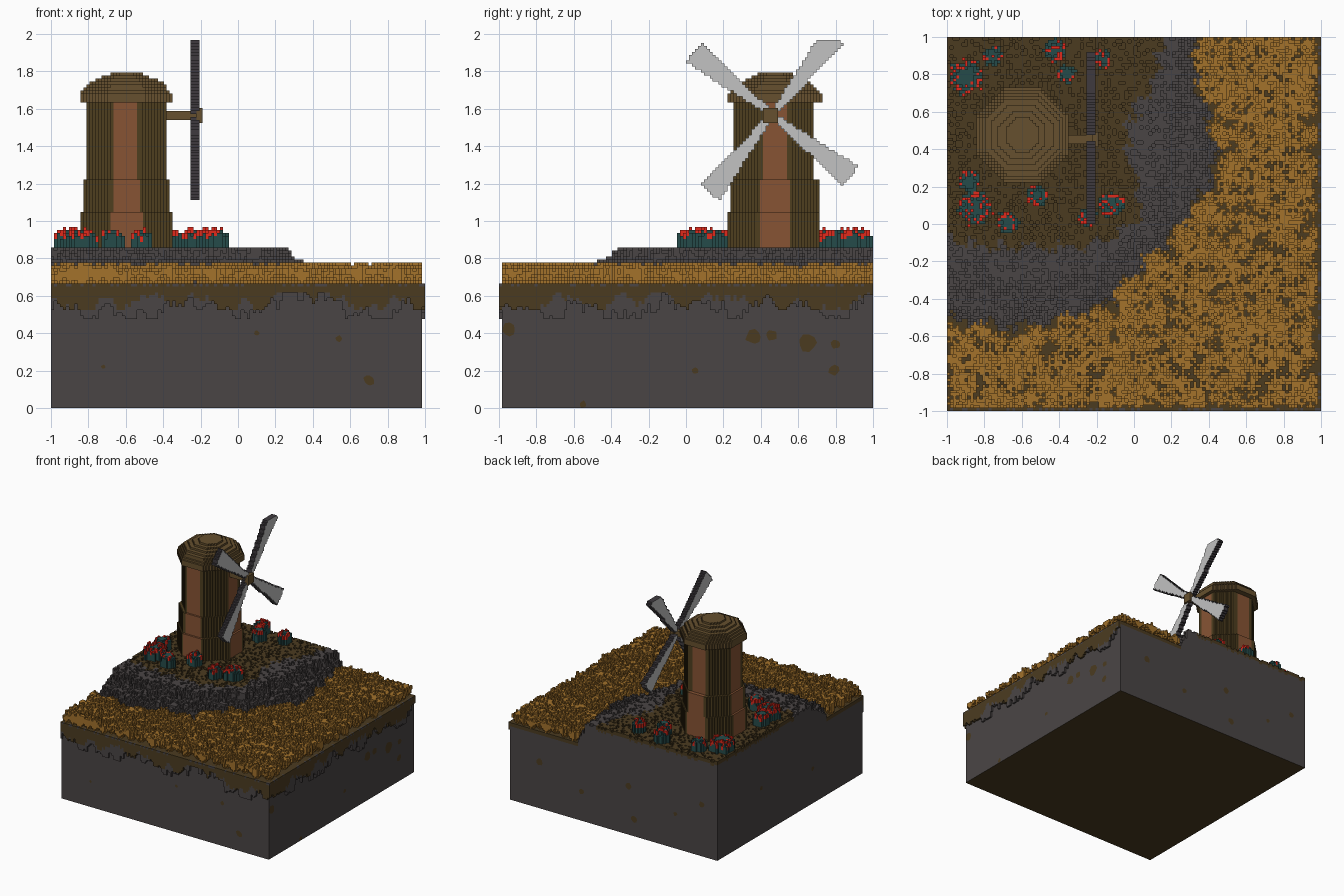
import bpy, math, random

random.seed(7)
cube = bpy.data.objects.get("Cube")
if cube:
    bpy.data.objects.remove(cube, do_unlink=True)

N = 126                 # cells along the longest side
V = 2 / N               # cell size
GROUND, HILL = 42, 54   # heights in cells

# ---- materials -------------------------------------------------------------
COLOURS = {"rock": "4A4545", "soil": "4B3B20", "wheat": "A3722B", "leaf": "254B4A",
           "flower": "E2291B", "plank": "4E3E1F", "roof": "66502E", "panel": "875434",
           "sail": "C2C2C2", "sail_frame": "3E3A3E"}


def make_material(name, hexa):
    rgb = [int(hexa[i:i + 2], 16) / 255 for i in (0, 2, 4)]
    col = [c / 12.92 if c < 0.04045 else ((c + 0.055) / 1.055) ** 2.4 for c in rgb] + [1]
    m = bpy.data.materials.new(name)
    m.use_nodes = True
    m.diffuse_color = col
    bsdf = m.node_tree.nodes["Principled BSDF"]
    bsdf.inputs["Base Color"].default_value = col
    bsdf.inputs["Roughness"].default_value = 0.9
    return m


MATS = {n: make_material(n, h) for n, h in COLOURS.items()}


# ---- helpers ---------------------------------------------------------------
def pos(i):
    return -1 + (i + 0.5) * V


def cell(x):
    return int((x + 1) // V)


def lerp(table, t):
    """Piecewise linear lookup in a list of (t, value)."""
    if t <= table[0][0]:
        return table[0][1]
    for (a, va), (b, vb) in zip(table, table[1:]):
        if t <= b:
            return va + (vb - va) * (t - a) / (b - a)
    return table[-1][1]


def build(name, verts, faces, names, face_mats):
    me = bpy.data.meshes.new(name)
    me.from_pydata(verts, [], faces)
    for n in names:
        me.materials.append(MATS[n])
    me.polygons.foreach_set("material_index", [names.index(n) for n in face_mats])
    me.update()
    ob = bpy.data.objects.new(name, me)
    bpy.context.collection.objects.link(ob)
    return ob


# outward corner loops for the six sides of a cell
SIDES = {(1, 0, 0): ((1, 0, 0), (1, 1, 0), (1, 1, 1), (1, 0, 1)),
         (-1, 0, 0): ((0, 0, 0), (0, 0, 1), (0, 1, 1), (0, 1, 0)),
         (0, 1, 0): ((0, 1, 0), (0, 1, 1), (1, 1, 1), (1, 1, 0)),
         (0, -1, 0): ((0, 0, 0), (1, 0, 0), (1, 0, 1), (0, 0, 1)),
         (0, 0, 1): ((0, 0, 1), (1, 0, 1), (1, 1, 1), (0, 1, 1)),
         (0, 0, -1): ((0, 0, 0), (0, 1, 0), (1, 1, 0), (1, 0, 0))}


def voxels(name, cells, floor=None, side_rule=None):
    """Mesh the exposed sides of a {(i, j, k): material} set of cells."""
    ids, faces, mats = {}, [], []
    for (i, j, k), m in cells.items():
        for d, loop in SIDES.items():
            if (i + d[0], j + d[1], k + d[2]) in cells or (d[2] < 0 and k == floor):
                continue
            faces.append([ids.setdefault((i + a, j + b, k + c), len(ids)) for a, b, c in loop])
            mats.append(side_rule(d) if side_rule else m)
    verts = [(-1 + a * V, -1 + b * V, c * V) for a, b, c in ids]
    return build(name, verts, faces, sorted(set(mats)), mats)


# ---- ground block, dark underside -----------------------------------------
BASE = 36
x0, x1, y0, y1, zt = -1, 1 - V, -1 + V, 1, BASE * V
corners = [(x, y, z) for z in (0, zt) for y in (y0, y1) for x in (x0, x1)]
build("ground_block", corners,
      [(0, 2, 3, 1), (0, 1, 5, 4), (1, 3, 7, 5), (3, 2, 6, 7), (2, 0, 4, 6)],
      ["rock", "soil"], ["soil"] + ["rock"] * 4)

# soil patches: thin plates on the block sides (along, z, radius)
PATCHES = {"front": [(0.54, .37, .02), (0.70, .15, .03), (-0.72, .22, .012), (0.1, .4, .015)],
           "right": [(0.65, .35, .05), (0.36, .38, .04), (0.46, .39, .03), (0.80, .34, .025),
                     (0.79, .20, .03), (-0.55, .02, .02), (-0.95, .42, .035), (0.05, .20, .02)],
           "back": [(-0.7, .4, .03), (-0.3, .25, .025), (0.15, .42, .035), (0.2, .15, .03),
                    (0.6, .3, .02), (0.85, .45, .025)],
           "left": [(-0.4, .4, .02), (0.3, .3, .02)]}
PLACE = {"front": lambda a, z, o: (a, y0 - o, z), "right": lambda a, z, o: (x1 + o, a, z),
         "back": lambda a, z, o: (-a, y1 + o, z), "left": lambda a, z, o: (x0 - o, -a, z)}
for side, spots in PATCHES.items():
    vs, fs = [], []
    for a, z, r in spots:
        n = len(vs)
        for q in range(9):
            rr, t = r * random.uniform(0.75, 1.15), q * math.tau / 9
            vs.append(PLACE[side](a + rr * math.cos(t), max(0, z + rr * math.sin(t)), 0.002))
        fs.append(range(n, n + 9))
    build("soil_patches_" + side, vs, fs, ["soil"], ["soil"] * len(fs))

# ---- terrain: hill radius measured by angle around the back corner ---------
OUTER = [(0, 1.30), (12, 1.38), (26, 1.61), (41, 1.60), (52, 1.62), (61, 1.66), (75, 1.60), (90, 1.50)]
INNER = [(0, 1.15), (13, 1.13), (22, 1.06), (32, 1.12), (41, 1.38), (45, 1.41), (54, 1.36), (70, 1.19), (90, 1.08)]


def slope(x, y):
    """0 inside the grassy hilltop, 1 at the foot of the rocks."""
    r, a = math.hypot(x + 1, 1 - y), math.degrees(math.atan2(1 - y, x + 1))
    wob = 0.025 * math.sin(a * 0.9) + 0.015 * math.sin(a * 2.3 + 1)
    inner, outer = lerp(INNER, a) + wob, lerp(OUTER, a) + wob
    return (r - inner) / (outer - inner)


terrain = {}
for i in range(N - 1):
    for j in range(1, N):
        t = slope(pos(i), pos(j)) + random.uniform(-0.06, 0.06)
        if t < 0:
            h, m = HILL - (random.random() < 0.25), "soil"
        elif t < 1:
            h = lerp([(0, HILL), (0.5, HILL), (0.6, 51), (0.85, 49), (1, 45)], t)
            h, m = int(h - random.choice((0, 0, 0, 1))), "rock"
        else:
            h, m = GROUND, "soil"
        for k in range(BASE, h):
            soil = m == "soil" and k >= h - 2
            terrain[i, j, k] = "soil" if soil else "rock"
voxels("terrain", terrain, floor=BASE)

# ---- ragged overhang along the front and right edges -----------------------
fringe = {}
edge = [(i, 0) for i in range(N)] + [(N - 1, j) for j in range(1, N)]
soil_d, rock_d = 5, 8
for n, (i, j) in enumerate(edge):
    soil_d = min(9, max(3, soil_d + random.choice((-2, -1, 0, 1, 2))))
    rock_d = min(12, max(3, rock_d + random.choice((-3, -1, 0, 1, 3))))
    for k in range(GROUND - max(soil_d, rock_d), GROUND):
        fringe[i, j, k] = "soil" if k >= GROUND - soil_d else "rock"
    if random.random() < 0.3:
        fringe[i, j, GROUND - 1] = "rock"
voxels("edge_overhang", fringe)

# ---- wheat field -----------------------------------------------------------
wheat, tufts, tries = {}, [], 0
while len(tufts) < 320 and tries < 12000:
    tries += 1
    x, y = random.uniform(-0.98, 0.96), random.uniform(-0.97, 0.98)
    if slope(x, y) < 1.1 or any((x - a) ** 2 + (y - b) ** 2 < 0.0034 for a, b in tufts):
        continue
    tufts.append((x, y))
    ci, cj, top = cell(x), cell(y), random.choice((47, 48, 49))
    for di in range(-3, 4):
        for dj in range(-3, 4):
            d = abs(di) + abs(dj)
            arm = di == 0 or dj == 0 or abs(di) == abs(dj)
            i, j = ci + di, cj + dj
            if d > 4 or (d > 1 and not arm and random.random() < 0.5):
                continue
            if 0 <= i < N - 1 and 1 <= j < N:
                low = GROUND if d <= 1 else GROUND + d - 1
                for k in range(low, max(low + 2, top - d // 2 - random.randint(0, 1))):
                    wheat[i, j, k] = "wheat"
voxels("wheat_field", wheat, floor=GROUND)

# ---- flowering bushes ------------------------------------------------------
bushes = {}
for x, y, r in [(-.90, .79, .09), (-.75, .90, .055), (-.42, .93, .06), (-.35, .80, .05),
                (-.17, .88, .05), (-.88, .23, .06), (-.85, .09, .09), (-.67, .00, .06),
                (-.52, .15, .055), (-.12, .10, .07), (-.24, .04, .05)]:
    ci, cj, n = cell(x), cell(y), int(r / V) + 1
    for i in range(max(0, ci - n), ci + n + 1):
        for j in range(cj - n, min(N - 1, cj + n) + 1):
            d = math.hypot(i - ci, j - cj) * V / r + random.uniform(-0.15, 0.15)
            if d > 1:
                continue
            top = HILL + round(3 + 3 * math.sqrt(max(0, 1 - d * d)))
            for k in range(HILL - 1 + (d > 0.85), top):
                bushes[i, j, k] = "leaf"
            if random.random() < (0.4 if d > 0.55 else 0.14):
                bushes[i, j, top - 1] = bushes[i, j, top] = "flower"
voxels("flower_bushes", bushes)

# ---- mill tower and roof (octagonal) ---------------------------------------
CX, CY = -0.6, 0.475


def octagon_cells(k0, k1, radius, colour):
    out = {}
    for k in range(k0, k1):
        z = (k + 0.5) * V
        r = radius(z)
        for i in range(cell(CX - 0.3), cell(CX + 0.3)):
            for j in range(cell(CY - 0.3), cell(CY + 0.3)):
                a, b = abs(pos(i) - CX), abs(pos(j) - CY)
                if max(a, b, (a + b) / math.sqrt(2)) <= r:
                    out[i, j, k] = colour(a, b, z, r)
    return out


def tier(z):
    return (0.245, 0.085) if z < 1.05 else (0.232, 0.073) if z < 1.22 else (0.214, 0.06)


def wall_colour(a, b, z, r):
    return "panel" if min(a, b) < tier(z)[1] and max(a, b) > r - 0.04 else "plank"


voxels("mill_tower", octagon_cells(HILL - 1, 103, lambda z: tier(z)[0], wall_colour))
ROOF = [(1.63, .248), (1.68, .248), (1.70, .226), (1.73, .21), (1.75, .175), (1.77, .125), (1.795, .07)]
voxels("mill_roof", octagon_cells(103, 113, lambda z: lerp(ROOF, z), lambda *_: "roof"))

# ---- shaft and hub ---------------------------------------------------------
HY, HZ = 0.46, 1.57
shaft = {}
ch, kh = cell(HY), int(HZ / V)
for i in range(cell(-0.41), cell(-0.20) + 1):
    w = 2 if pos(i) > -0.225 else 1
    for j in range(ch - w, ch + w + 1):
        for k in range(kh - w, kh + w + 1):
            shaft[i, j, k] = "roof"
voxels("sail_shaft", shaft)

# ---- four tapered sails, light faces and dark rims -------------------------
sails = {}
si = cell(-0.25)
for n in range(4):
    ang = math.radians(51.5 + 90 * n)
    for j in range(cell(0.0), cell(0.95)):
        for k in range(68, 124):
            dy, dz = pos(j) - HY, (k + 0.5) * V - HZ
            u = dy * math.cos(ang) + dz * math.sin(ang)
            s = abs(dz * math.cos(ang) - dy * math.sin(ang))
            if 0.03 < u < 0.535 and s < 0.014 + 0.1 * u:
                for i in range(si, si + 3):
                    sails[i, j, k] = "sail"
voxels("mill_sails", sails, side_rule=lambda d: "sail" if d[0] else "sail_frame")
